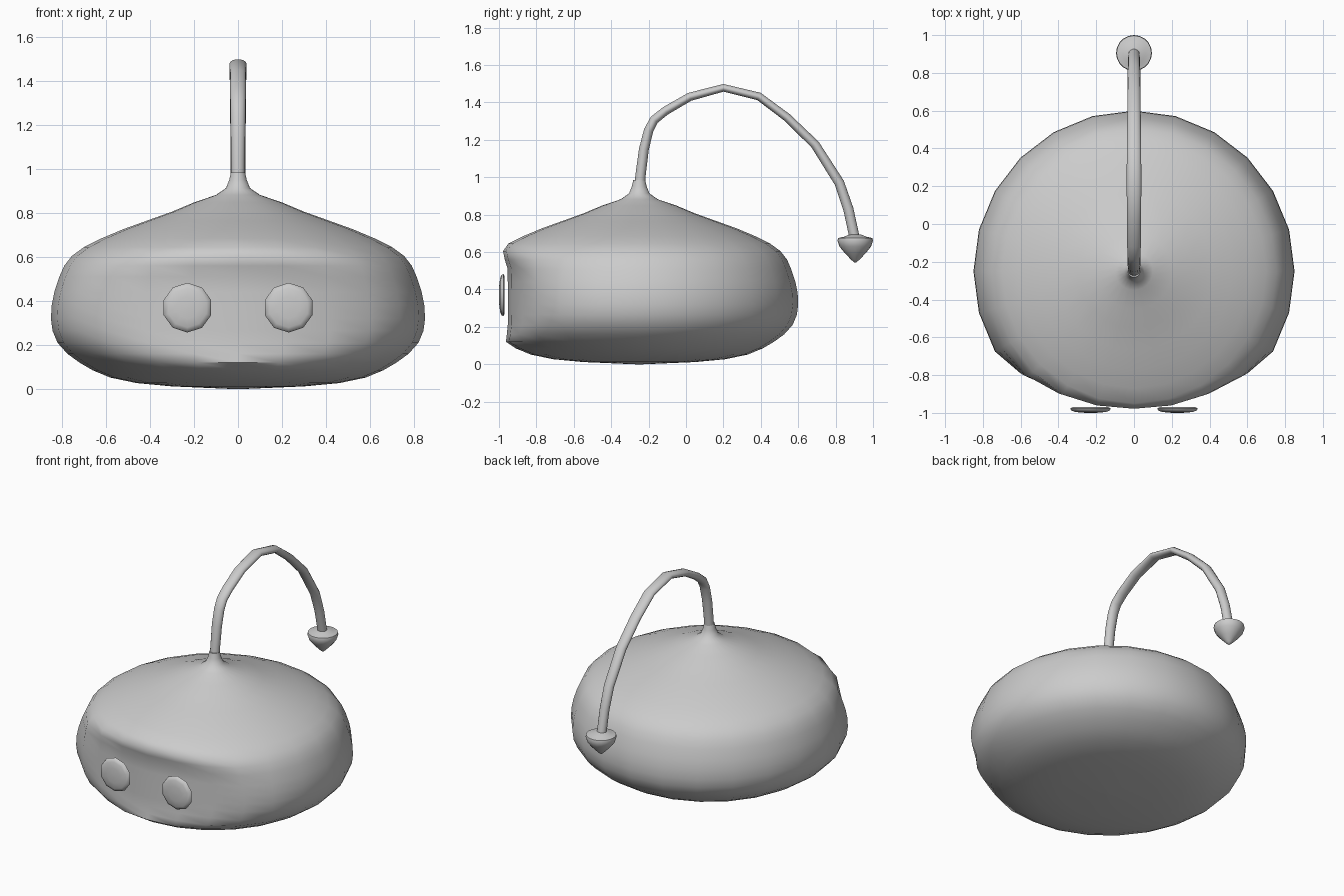
import bpy, bmesh, math
from mathutils import Matrix, Vector

if "Cube" in bpy.data.objects:
    bpy.data.objects.remove(bpy.data.objects["Cube"])

grey = bpy.data.materials.new("plain grey")
grey.diffuse_color = (0.6, 0.6, 0.6, 1)
grey.use_nodes = True
grey.node_tree.nodes["Principled BSDF"].inputs["Base Color"].default_value = grey.diffuse_color


def finish(bm, name, angle=40):
    bmesh.ops.recalc_face_normals(bm, faces=bm.faces)
    me = bpy.data.meshes.new(name)
    bm.to_mesh(me)
    bm.free()
    me.materials.append(grey)
    me.shade_smooth()
    me.set_sharp_from_angle(angle=math.radians(angle))
    ob = bpy.data.objects.new(name, me)
    bpy.context.collection.objects.link(ob)
    return ob


def loft(bm, rings):
    """Skin a list of point rings and cap both ends."""
    vs = [[bm.verts.new(p) for p in ring] for ring in rings]
    n = len(vs[0])
    for a, b in zip(vs, vs[1:]):
        for i in range(n):
            j = (i + 1) % n
            bm.faces.new((a[i], a[j], b[j], b[i]))
    bm.faces.new(vs[0])
    bm.faces.new(vs[-1])


def lathe(profile, n, matrix):
    """Revolve (radius, height) points about local z."""
    bm = bmesh.new()
    turn = [2 * math.pi * i / n for i in range(n)]
    loft(bm, [[matrix @ Vector((r * math.sin(t), r * math.cos(t), h)) for t in turn]
              for r, h in profile])
    return bm


def step(a, b, v):
    t = min(1, max(0, (v - a) / (b - a)))
    return t * t * (3 - 2 * t)


# Body: round dome with a flared neck, front pushed in to a slightly recessed face
body_profile = [(0.02, 0), (0.3, 0.012), (0.46, 0.027), (0.58, 0.052), (0.66, 0.085),
                (0.72, 0.12), (0.775, 0.16), (0.82, 0.21), (0.843, 0.265), (0.85, 0.32),
                (0.847, 0.38), (0.835, 0.44), (0.812, 0.51), (0.79, 0.56), (0.755, 0.605),
                (0.7, 0.645), (0.62, 0.685), (0.52, 0.727), (0.42, 0.763), (0.3, 0.806),
                (0.2, 0.848), (0.1, 0.882), (0.055, 0.913), (0.04, 0.95), (0.032, 0.985)]
bm = lathe(body_profile, 24, Matrix.Translation((0, -0.25, 0)))
for v in bm.verts:
    x, y, z = v.co
    lip = 0.025 * step(0.5, 0.6, z) + 0.01 * step(0.2, 0.12, z)
    v.co.y = max(y, -0.953 - lip + 0.45 * x * x)
finish(bm, "body", 60)

# Curved stalk: (y, z, half width in x, half thickness)
path = [(-0.25, 0.93, .031, .03), (-0.242, 1.02, .031, .028), (-0.225, 1.15, .033, .027),
        (-0.2, 1.25, .034, .026), (-0.17, 1.307, .035, .025), (-0.11, 1.355, .036, .024),
        (0.02, 1.43, .037, .023), (0.2, 1.478, .039, .021), (0.39, 1.432, .038, .022),
        (0.54, 1.32, .036, .023), (0.69, 1.175, .035, .025), (0.82, 0.97, .033, .027),
        (0.868, 0.83, .031, .028), (0.905, 0.66, .03, .028)]
rings = []
for i, (y, z, w, h) in enumerate(path):
    a, b = path[max(0, i - 1)], path[min(len(path) - 1, i + 1)]
    d = Vector((0, b[0] - a[0], b[1] - a[1])).normalized()
    nrm = Vector((0, -d.z, d.y))
    rings.append([Vector((w * math.cos(t), y, z)) + nrm * h * math.sin(t)
                  for t in (2 * math.pi * k / 14 for k in range(14))])
bm = bmesh.new()
loft(bm, rings)
finish(bm, "stalk", 60)

# Pointed bob at the end of the stalk
tip_profile = [(0.004, 0.544), (0.02, 0.557), (0.055, 0.593), (0.085, 0.63),
               (0.095, 0.66), (0.092, 0.675), (0.06, 0.682), (0.028, 0.695)]
finish(lathe(tip_profile, 20, Matrix.Translation((0, 0.905, 0))), "stalk_tip", 50)

# Eyes: thin ten-sided lenses in front of the face
eye_profile = [(0.1, 0), (0.113, 0.006), (0.108, 0.016), (0.09, 0.024), (0.05, 0.029), (0.004, 0.03)]
for side, label in ((-1, "left"), (1, "right")):
    place = Matrix.Translation((side * 0.23, -0.97, 0.37)) @ Matrix.Rotation(math.pi / 2, 4, 'X')
    finish(lathe(eye_profile, 10, place), label + "_eye", 50)
